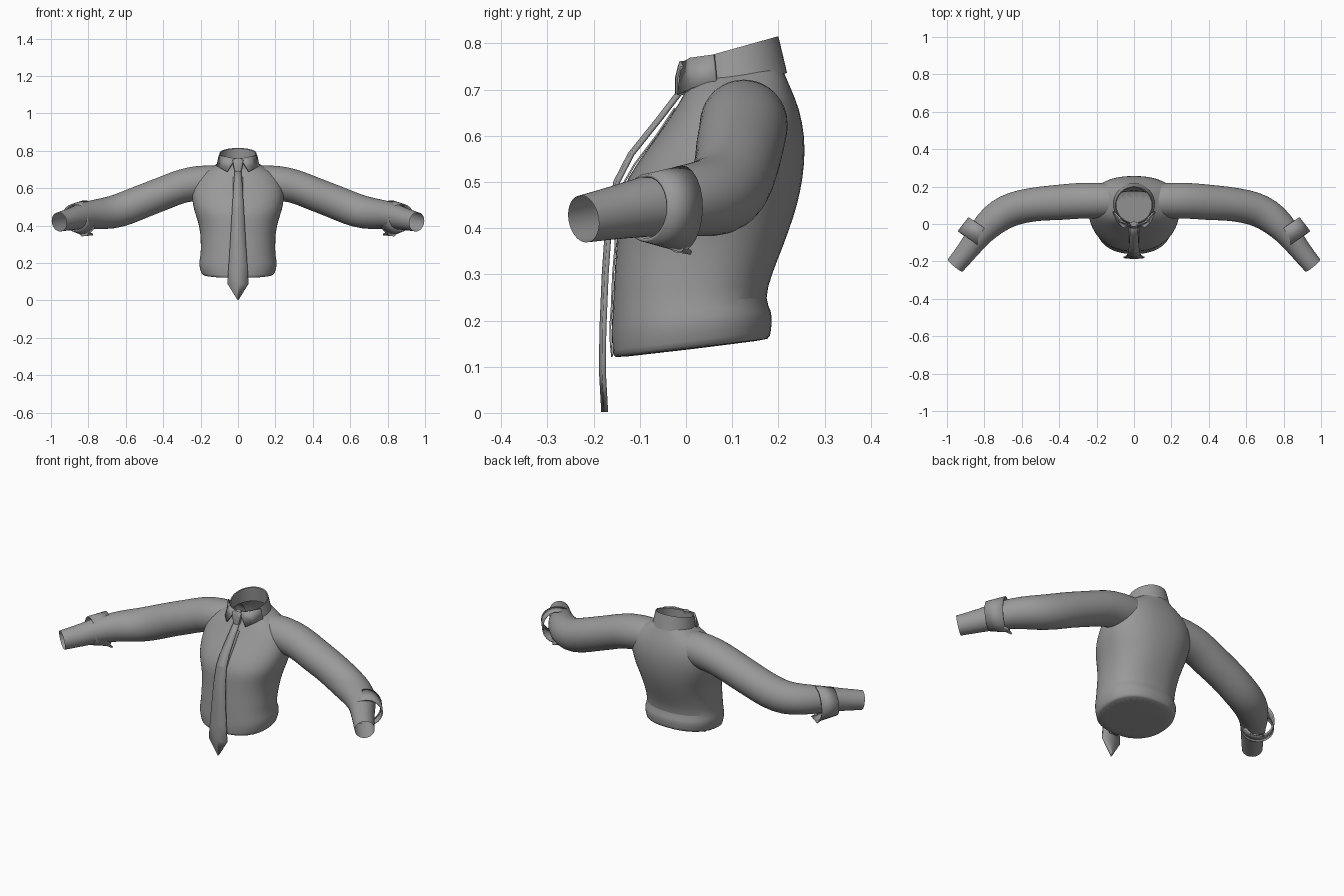
import bpy
import bmesh
from math import cos, sin, pi, radians, copysign
from mathutils import Vector

if "Cube" in bpy.data.objects:
    bpy.data.objects.remove(bpy.data.objects["Cube"], do_unlink=True)

cloth = bpy.data.materials.new("grey_cloth")
cloth.use_nodes = True
GREY = (0.32, 0.32, 0.32, 1)
cloth.diffuse_color = GREY
cloth.node_tree.nodes["Principled BSDF"].inputs["Base Color"].default_value = GREY


def ring(center, u, v, power=2.0, count=24):
    """Superellipse loop spanned by the half-axes u and v."""
    loop = []
    for i in range(count):
        c, s = cos(2 * pi * i / count), sin(2 * pi * i / count)
        a = copysign(abs(c) ** (2 / power), c)
        b = copysign(abs(s) ** (2 / power), s)
        loop.append(Vector(center) + u * a + v * b)
    return loop


def loft(name, rows, closed=True, cap_start=False, cap_end=False,
         subdivide=0, thickness=0, mirror=False, angle=40):
    """Skin a list of equal point rows into one object."""
    bm = bmesh.new()
    grid = [[bm.verts.new(p) for p in row] for row in rows]
    n = len(rows[0])
    for low, high in zip(grid, grid[1:]):
        for i in range(n if closed else n - 1):
            j = (i + 1) % n
            bm.faces.new((low[i], low[j], high[j], high[i]))
    if cap_start:
        bm.faces.new(grid[0][::-1])
    if cap_end:
        bm.faces.new(grid[-1])
    if closed:
        bmesh.ops.recalc_face_normals(bm, faces=bm.faces)
    mesh = bpy.data.meshes.new(name)
    bm.to_mesh(mesh)
    bm.free()
    mesh.materials.append(cloth)
    obj = bpy.data.objects.new(name, mesh)
    bpy.context.collection.objects.link(obj)
    bpy.ops.object.select_all(action='DESELECT')
    obj.select_set(True)
    bpy.context.view_layer.objects.active = obj
    bpy.ops.object.shade_smooth_by_angle(angle=radians(angle))
    if mirror:
        obj.modifiers.new("Mirror", 'MIRROR').use_mirror_merge = False
    if thickness:
        solid = obj.modifiers.new("Thickness", 'SOLIDIFY')
        solid.thickness = thickness
        solid.offset = 0
    if subdivide:
        sub = obj.modifiers.new("Smooth", 'SUBSURF')
        sub.levels = sub.render_levels = subdivide
    return obj


def body_ring(z, half, front, back, slope, power=2.3):
    """Horizontal loop, tilted so that it rises towards the back."""
    depth = (back - front) / 2
    return ring((0, (front + back) / 2, z), Vector((half, 0, 0)),
                Vector((0, depth, depth * slope)), power, 32)


def tube(path):
    """Loops square to a path of (x, y, z, side radius, upright radius)."""
    points = [Vector(p[:3]) for p in path]
    loops = []
    for i, p in enumerate(path):
        along = (points[min(i + 1, len(path) - 1)] - points[max(i - 1, 0)]).normalized()
        side = along.cross(Vector((0, 0, 1))).normalized()
        loops.append(ring(points[i], side * p[3], side.cross(along) * p[4]))
    return loops


# Torso, with the gathered hem at the waist: height, half width, front, back, slope
torso = [
    (.138, .192, -.156, .180, .12), (.142, .195, -.158, .182, .12),
    (.17, .205, -.161, .187, .12), (.205, .211, -.162, .187, .10),
    (.235, .200, -.159, .170, .05), (.30, .200, -.156, .186, 0),
    (.36, .201, -.151, .211, 0), (.43, .216, -.148, .236, 0),
    (.48, .236, -.143, .249, 0), (.54, .247, -.108, .258, 0),
    (.60, .247, -.062, .258, 0), (.66, .222, -.022, .246, 0),
    (.70, .172, -.002, .226, .05), (.735, .100, .008, .207, .15),
]
loft("shirt_body", [body_ring(*r) for r in torso], cap_start=True, subdivide=1)

# Button placket down the front
loft("placket", [[Vector((x, r[2] - .002, r[0] + r[4] * (r[2] - r[3]) / 2))
                  for x in (-.026, .026)] for r in torso[1:-2]],
     closed=False, thickness=.004)

# Sleeves, from inside the shoulder to the open wrist
arm = [
    (.10, .125, .635, .090, .086), (.20, .125, .630, .097, .096),
    (.30, .125, .615, .096, .090), (.40, .115, .572, .096, .090),
    (.50, .110, .535, .091, .090), (.60, .095, .492, .091, .092),
    (.68, .070, .468, .090, .088), (.75, .025, .462, .086, .081),
    (.82, -.045, .455, .070, .072), (.88, -.130, .438, .058, .060),
    (.956, -.222, .420, .052, .052),
]
loft("sleeves", tube(arm), subdivide=1, mirror=True)

# Turned-back cuffs, flaring towards the elbow underneath
cuff = [(.872, -.088, .444, .066, .062), (.874, -.086, .444, .080, .070),
        (.820, -.010, .442, .076, .090), (.818, -.008, .444, .066, .078)]
loft("cuffs", tube(cuff[1:3]), thickness=.008, mirror=True)

# Pointed lower flap of each cuff
loft("cuff_flaps", [[Vector((.835, -.07, .385)), Vector((.885, -.05, .40))],
                    [Vector((.775, -.025, .352)), Vector((.835, .012, .346))]],
     closed=False, thickness=.008, mirror=True, angle=20)

# Collar band: outside, rim, then down the inside
loft("collar", [body_ring(.718, .113, -.004, .219, .16, 2.0),
                body_ring(.788, .099, .003, .200, .28, 2.0),
                body_ring(.786, .094, .008, .195, .28, 2.0),
                body_ring(.715, .096, .008, .205, .16, 2.0)])

# Collar points folded down on either side of the knot
loft("collar_points", [[Vector((.014, -.006, .758)), Vector((.058, -.016, .688))],
                       [Vector((.060, .012, .768)), Vector((.088, .014, .704))],
                       [Vector((.101, .060, .775)), Vector((.112, .066, .716))]],
     closed=False, thickness=.008, mirror=True)

# Tie blade with a raised centre line: half width, depth, height
tie = [(.016, -.006, .70), (.021, -.052, .64), (.026, -.116, .56),
       (.030, -.147, .50), (.036, -.165, .40), (.042, -.172, .30),
       (.050, -.177, .18), (.056, -.178, .09), (.001, -.173, .002)]
loft("tie_blade", [[Vector((-w, y, z)), Vector((0, y - .006, z)), Vector((w, y, z))]
                   for w, y, z in tie], closed=False, thickness=.009, angle=15)

# Tie knot
knot = [(.012, .000, .762), (.030, -.004, .750), (.027, -.010, .725), (.017, -.010, .688)]
loft("tie_knot", [ring((0, y, z), Vector((w, 0, 0)), Vector((0, .014, 0)), 2.5, 12)
                  for w, y, z in knot], cap_start=True, cap_end=True)
